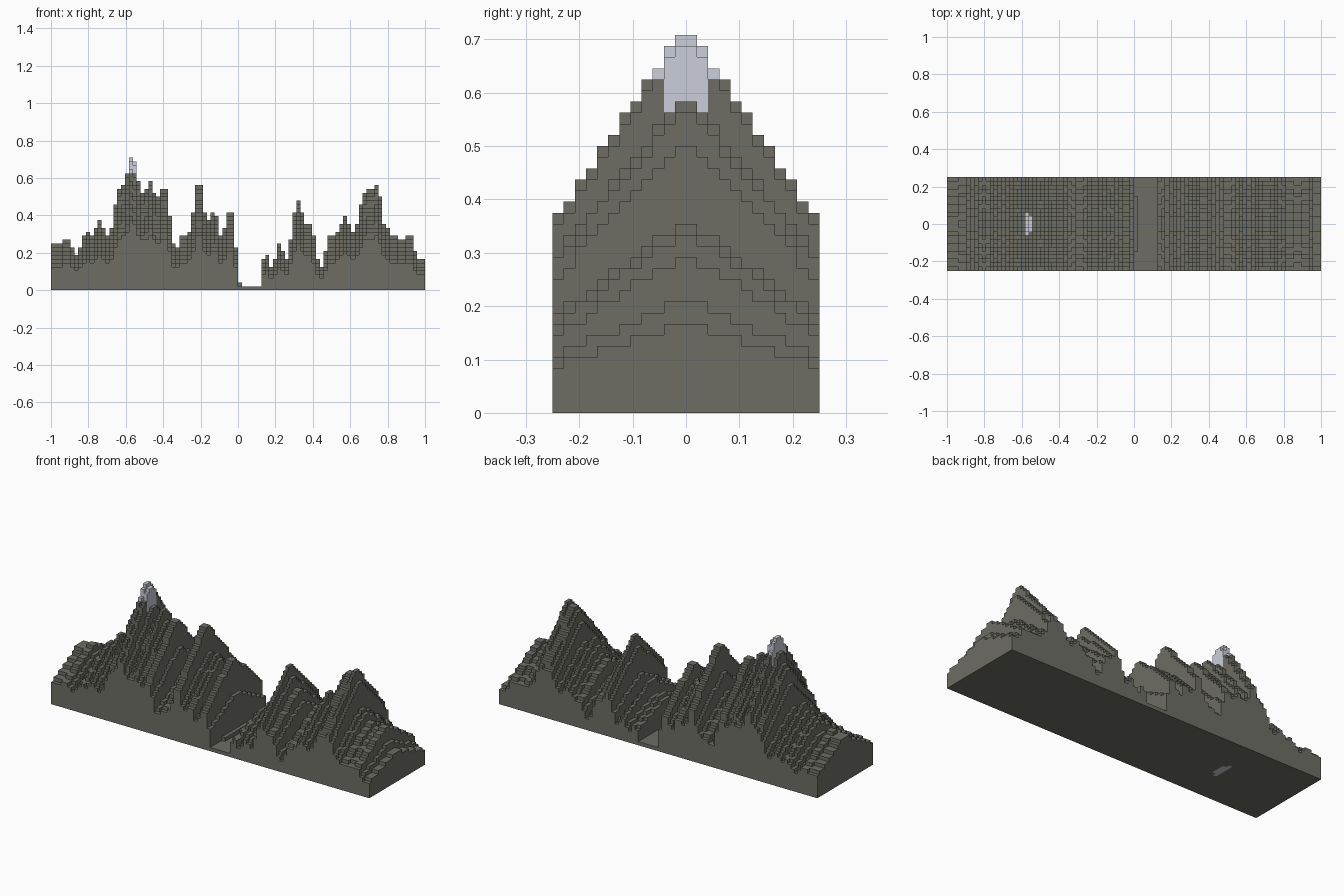
import bpy, bmesh, math

if "Cube" in bpy.data.objects:
    bpy.data.objects.remove(bpy.data.objects["Cube"])

CELL = 2 / 96          # voxel size
NX, NY = 96, 24
SNOW_LINE = 31         # columns this tall are snow

# Ridge height in voxels for each slice from left to right
RIDGE = [12, 12, 12, 13, 13, 11, 9, 11, 14, 15, 14, 16, 18, 16, 14, 16,
         22, 26, 27, 30, 34, 33, 28, 25, 26, 28, 25, 24, 26, 26, 19, 12,
         11, 14, 14, 15, 20, 27, 27, 20, 18, 20, 19, 14, 16, 20, 20, 11,
         2, 1, 1, 1, 1, 1, 8, 9, 6, 8, 12, 10, 8, 13, 20, 23,
         20, 17, 17, 14, 8, 6, 10, 14, 14, 15, 17, 19, 17, 15, 17, 22,
         25, 26, 26, 27, 24, 17, 16, 14, 14, 13, 13, 14, 14, 10, 8, 8]


def height(i, j):
    """Column height: the ridge slopes down to about half at front and back."""
    if not (0 <= i < NX and 0 <= j < NY):
        return 0
    d = j - 12 if j >= 12 else 11 - j
    return max(1, math.floor(RIDGE[i] * (1 - 0.0441 * d) + 0.55))


def material(name, color):
    m = bpy.data.materials.new(name)
    m.diffuse_color = (*color, 1)
    m.use_nodes = True
    m.node_tree.nodes["Principled BSDF"].inputs["Base Color"].default_value = m.diffuse_color
    return m


def terrain(name, mat, belongs):
    """Exposed tops and walls of every column chosen by the rule."""
    bm = bmesh.new()

    def quad(*pts):
        bm.faces.new([bm.verts.new(((x - NX / 2) * CELL, (y - NY / 2) * CELL, z * CELL))
                      for x, y, z in pts])

    for i in range(NX):
        for j in range(NY):
            h = height(i, j)
            if not belongs(h):
                continue
            quad((i, j, h), (i + 1, j, h), (i + 1, j + 1, h), (i, j + 1, h))
            quad((i, j + 1, 0), (i + 1, j + 1, 0), (i + 1, j, 0), (i, j, 0))
            # walls down to each lower neighbour
            for di, dj, a, b in ((0, -1, (i, j), (i + 1, j)),
                                 (1, 0, (i + 1, j), (i + 1, j + 1)),
                                 (0, 1, (i + 1, j + 1), (i, j + 1)),
                                 (-1, 0, (i, j + 1), (i, j))):
                low = height(i + di, j + dj)
                if low < h:
                    quad((*a, low), (*b, low), (*b, h), (*a, h))
    bmesh.ops.remove_doubles(bm, verts=bm.verts, dist=1e-4)
    me = bpy.data.meshes.new(name)
    bm.to_mesh(me)
    bm.free()
    me.materials.append(mat)
    bpy.context.collection.objects.link(bpy.data.objects.new(name, me))


# Mountain range and its snowy summit
terrain("mountain_range", material("rock grey", (0.155, 0.155, 0.13)), lambda h: h < SNOW_LINE)
terrain("snow_cap", material("snow", (0.6, 0.62, 0.7)), lambda h: h >= SNOW_LINE)
